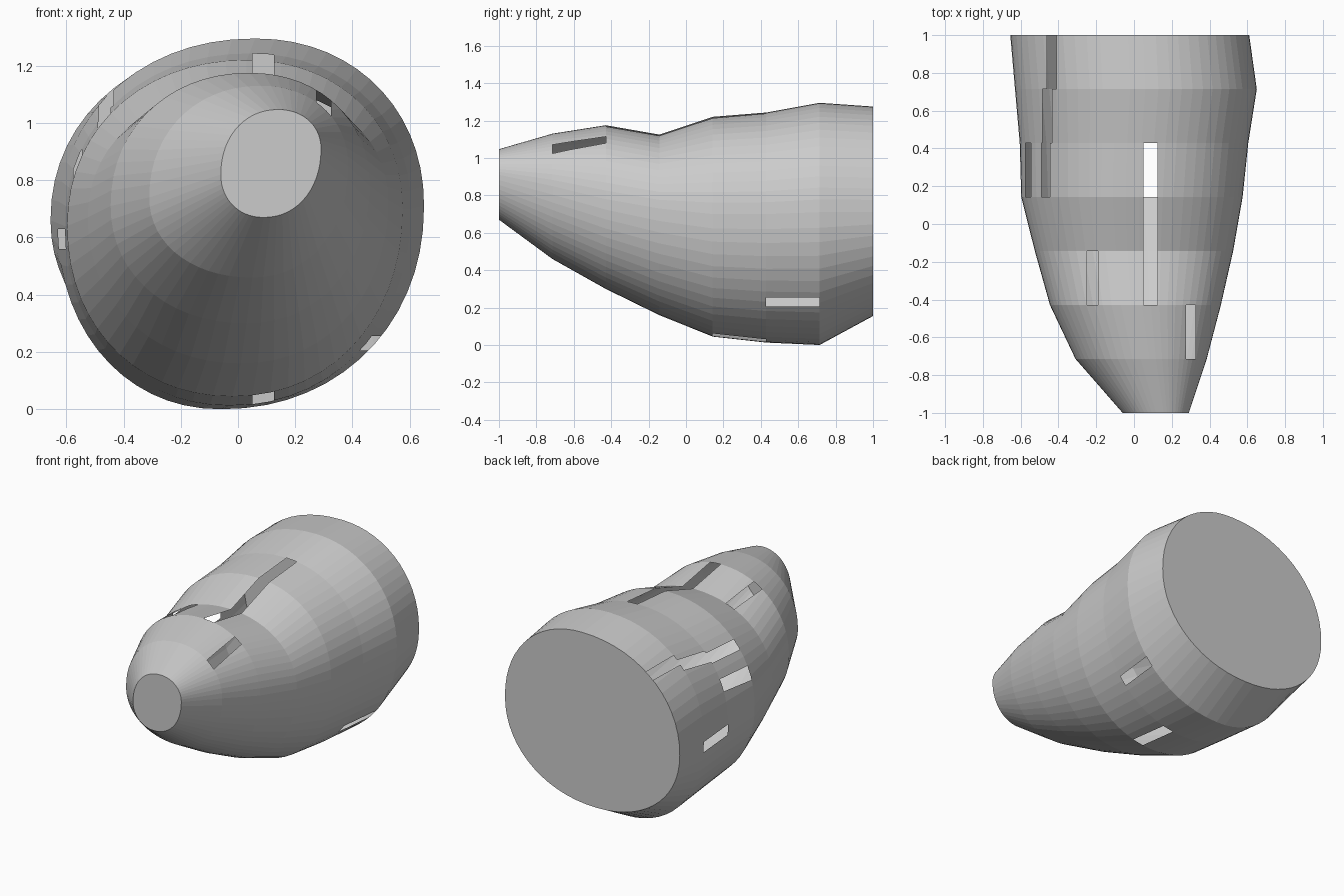
import bpy, bmesh, math

if "Cube" in bpy.data.objects:
    bpy.data.objects.remove(bpy.data.objects["Cube"])

SEGS = 60
# Cross-sections: y, left, right, top, bottom, x of crest, x of keel, z of left bulge, z of right bulge
SECTIONS = [
    (-1.0, -0.06, 0.29, 1.047, 0.67, 0.14, 0.09, 0.82, 0.91),
    (-0.714, -0.31, 0.385, 1.13, 0.46, 0.08, 0.05, 0.74, 0.85),
    (-0.429, -0.445, 0.46, 1.175, 0.30, 0.04, 0.03, 0.71, 0.78),
    (-0.143, -0.525, 0.525, 1.125, 0.16, 0.03, 0.01, 0.67, 0.73),
    (0.143, -0.597, 0.575, 1.22, 0.045, 0.03, -0.02, 0.64, 0.70),
    (0.429, -0.605, 0.605, 1.243, 0.013, 0.04, -0.03, 0.64, 0.70),
    (0.714, -0.63, 0.65, 1.295, 0.0, 0.06, -0.06, 0.65, 0.71),
    (1.0, -0.655, 0.61, 1.275, 0.155, 0.05, -0.05, 0.66, 0.71),
]


def section_point(s, i):
    """Point on a closed curve made of four elliptical quadrants."""
    y, left, right, top, bottom, xt, xb, zl, zr = s
    a = 2 * math.pi * i / SEGS
    c, d = math.cos(a), math.sin(a)
    if abs(c) < 1e-6:
        c = 0.0
    if abs(d) < 1e-6:
        d = 0.0
    p = 0.95
    u, v = abs(c) ** p, abs(d) ** p
    cx = xt if d >= 0 else xb
    cz = zr if c >= 0 else zl
    x = cx + u * ((right - cx) if c >= 0 else (left - cx))
    z = cz + v * ((top - cz) if d >= 0 else (bottom - cz))
    return x, y, z


# Lofted shell with closed ends
bm = bmesh.new()
rings = [[bm.verts.new(section_point(s, i)) for i in range(SEGS)] for s in SECTIONS]
for r0, r1 in zip(rings, rings[1:]):
    for i in range(SEGS):
        j = (i + 1) % SEGS
        bm.faces.new((r0[i], r0[j], r1[j], r1[i]))
bm.faces.new(list(reversed(rings[0])))
bm.faces.new(rings[-1])
bmesh.ops.recalc_face_normals(bm, faces=bm.faces)


def cut_hole(band, axis, lo, hi, side_axis, side):
    """Open a straight-edged slot in one band of the shell."""
    y0, y1 = SECTIONS[band][0], SECTIONS[band + 1][0]
    mid = {0: 0.0, 2: 0.65}[side_axis]

    def in_band():
        out = []
        for f in bm.faces:
            c = f.calc_center_median()
            if (y0 < c.y < y1 and (c[side_axis] - mid) * side > 0
                    and lo - 0.1 < c[axis] < hi + 0.1):
                out.append(f)
        return out

    for at in (lo, hi):
        faces = in_band()
        edges = {e for f in faces for e in f.edges}
        verts = {v for f in faces for v in f.verts}
        co, no = [0, 0, 0], [0, 0, 0]
        co[axis], no[axis] = at, 1
        bmesh.ops.bisect_plane(bm, geom=faces + list(edges) + list(verts),
                               dist=1e-5, plane_co=co, plane_no=no)
    gone = [f for f in in_band() if lo < f.calc_center_median()[axis] < hi]
    bmesh.ops.delete(bm, geom=gone, context='FACES')


# Crest slots, upper left chain, and keel slot: (band, x low, x high, up or down)
for band, lo, hi, up in [
    (2, 0.05, 0.125, 1), (3, 0.05, 0.125, 1), (4, 0.05, 0.125, 1),
    (2, -0.25, -0.19, 1), (1, 0.275, 0.325, 1),
    (4, -0.575, -0.545, 1), (4, -0.49, -0.445, 1),
    (5, -0.485, -0.435, 1), (6, -0.46, -0.41, 1),
    (4, 0.05, 0.125, -1),
]:
    cut_hole(band, 0, lo, hi, 2, up)
# Side slots, right and left
cut_hole(5, 2, 0.205, 0.255, 0, 1)
cut_hole(5, 2, 0.56, 0.63, 0, -1)

mesh = bpy.data.meshes.new("tapered_shell")
bm.to_mesh(mesh)
bm.free()
shell = bpy.data.objects.new("tapered_shell", mesh)
bpy.context.collection.objects.link(shell)
